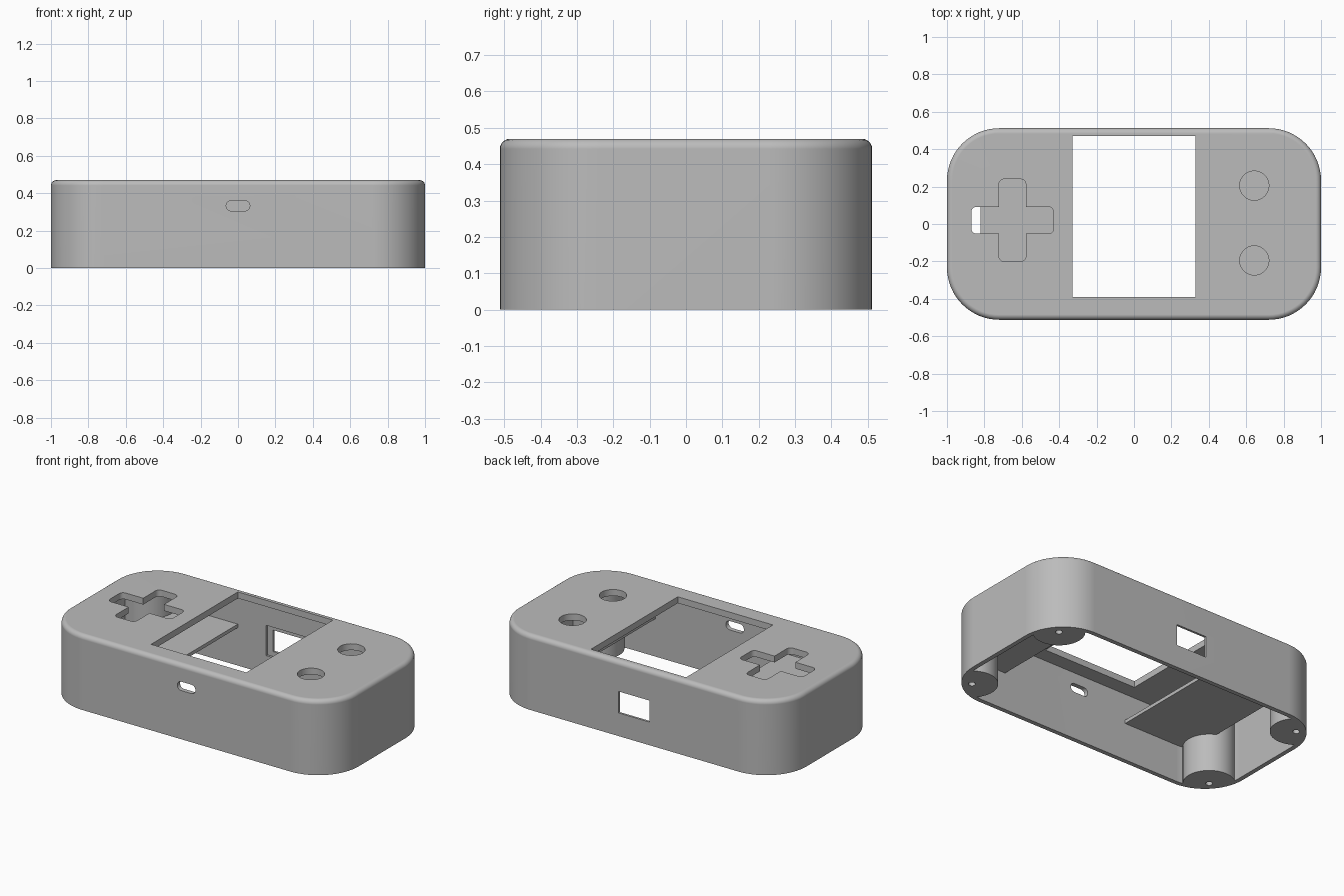
import bpy, bmesh, math
from mathutils import Vector

old = bpy.data.objects.get("Cube")
if old:
    bpy.data.objects.remove(old, do_unlink=True)

HX, HY, HEIGHT = 1.0, 0.512, 0.47     # half length, half depth, height
CORNER, FILLET = 0.28, 0.028          # plan corner radius, top edge radius
WALL, LID = 0.028, 0.04               # side wall and lid thickness

grey = bpy.data.materials.new("Plain grey plastic")
grey.use_nodes = True
GREY = (0.5, 0.5, 0.5, 1)
grey.diffuse_color = GREY
grey.node_tree.nodes["Principled BSDF"].inputs["Base Color"].default_value = GREY


def rounded(hx, hy, r, cx=0, cy=0, steps=16):
    """Outline of a rounded rectangle, counter-clockwise."""
    pts = []
    for k, (sx, sy) in enumerate([(1, 1), (-1, 1), (-1, -1), (1, -1)]):
        for i in range(steps + 1):
            a = math.pi / 2 * (k + i / steps)
            pts.append((cx + sx * (hx - r) + r * math.cos(a),
                        cy + sy * (hy - r) + r * math.sin(a)))
    return pts


def loft(name, layers):
    """Closed solid through a stack of (outline, z) layers."""
    bm = bmesh.new()
    rings = [[bm.verts.new((x, y, z)) for x, y in pts] for pts, z in layers]
    n = len(rings[0])
    for lo, hi in zip(rings, rings[1:]):
        for i in range(n):
            j = (i + 1) % n
            bm.faces.new((lo[i], lo[j], hi[j], hi[i]))
    bm.faces.new(rings[0][::-1])
    bm.faces.new(rings[-1])
    bmesh.ops.remove_doubles(bm, verts=bm.verts, dist=1e-5)
    bmesh.ops.recalc_face_normals(bm, faces=bm.faces)
    mesh = bpy.data.meshes.new(name)
    bm.to_mesh(mesh)
    bm.free()
    mesh.materials.append(grey)
    ob = bpy.data.objects.new(name, mesh)
    bpy.context.collection.objects.link(ob)
    return ob


def prism(name, pts, z0, z1):
    return loft(name, [(pts, z0), (pts, z1)])


def box(name, x0, x1, y0, y1, z0, z1):
    return prism(name, [(x0, y0), (x1, y0), (x1, y1), (x0, y1)], z0, z1)


def disc(x, y, r, n=40):
    return [(x + r * math.cos(math.tau * i / n), y + r * math.sin(math.tau * i / n))
            for i in range(n)]


def cut(target, tool):
    """Subtract the tool from the target and discard the tool."""
    mod = target.modifiers.new("cut", 'BOOLEAN')
    mod.operation, mod.solver, mod.object = 'DIFFERENCE', 'EXACT', tool
    bpy.context.view_layer.update()
    deps = bpy.context.evaluated_depsgraph_get()
    mesh = bpy.data.meshes.new_from_object(target.evaluated_get(deps))
    target.modifiers.clear()
    target.data = mesh
    bpy.data.objects.remove(tool, do_unlink=True)


# Outer case with a filleted top edge
layers = [(rounded(HX, HY, CORNER), 0)]
for i in range(7):
    a = math.pi / 2 * i / 6
    inset = FILLET * (1 - math.cos(a))
    layers.append((rounded(HX - inset, HY - inset, CORNER - inset),
                   HEIGHT - FILLET + FILLET * math.sin(a)))
case = loft("case_shell", layers)

# Hollow inside, leaving a screw post in each corner
corners = [(sx * 0.88, sy * 0.385) for sx in (-1, 1) for sy in (-1, 1)]
cavity = prism("cavity_cutter", rounded(HX - WALL, HY - WALL, CORNER - WALL),
               -0.1, HEIGHT - LID)
for x, y in corners:
    cut(cavity, prism("post_shape", disc(x, y, 0.15, 64), -0.2, 0.6))
cut(case, cavity)
for x, y in corners:
    cut(case, prism("screw_hole_cutter", disc(x, y, 0.02, 24), -0.1, 0.25))

# Screen window in the lid
cut(case, box("window_cutter", -0.33, 0.33, -0.39, 0.47, 0.4, 0.6))

# Cross shaped pad opening, as one outline with rounded arm ends
arm, half, r = 0.22, 0.072, 0.028
cross = []
for k in range(4):
    c, s = math.cos(k * math.pi / 2), math.sin(k * math.pi / 2)
    tip = [(half, -half)]
    for side in (-1, 1):
        for i in range(7):
            a = math.pi / 2 * (i / 6 + (side - 1) / 2)
            tip.append((arm - r + r * math.cos(a), side * (half - r) + r * math.sin(a)))
    cross += [(-0.65 + x * c - y * s, 0.02 + x * s + y * c) for x, y in tip]
cut(case, prism("pad_cutter", cross, 0.4, 0.6))

# Two round button openings
for y in (-0.195, 0.205):
    cut(case, prism("button_cutter", disc(0.643, y, 0.078, 48), 0.4, 0.6))

# Slot in the front wall
slot = prism("slot_cutter", rounded(0.063, 0.028, 0.0279), -0.06, 0.06)
for v in slot.data.vertices:
    x, y, z = v.co
    v.co = Vector((x, z - HY, y + 0.333))
slot.data.flip_normals()
bm = bmesh.new()
bm.from_mesh(slot.data)
bmesh.ops.recalc_face_normals(bm, faces=bm.faces)
bm.to_mesh(slot.data)
bm.free()
cut(case, slot)

# Port in the back wall with a wider pocket on the inside
cut(case, box("port_cutter", -0.105, 0.11, 0.45, 0.6, 0.145, 0.28))
cut(case, box("pocket_cutter", -0.143, 0.148, 0.45, HY - WALL / 2, 0.115, 0.305))

# Support shelves under the pad and the buttons
box("pad_shelf", -0.82, -0.34, -0.487, 0.487, 0.238, 0.26)
box("button_shelf", 0.55, 0.82, -0.487, 0.487, 0.238, 0.26)

# Smooth the rounded surfaces, keeping edges sharp and flats even
bpy.ops.object.select_all(action='DESELECT')
case.select_set(True)
bpy.context.view_layer.objects.active = case
bpy.ops.object.shade_smooth_by_angle(angle=math.radians(30))
weighted = case.modifiers.new("even_shading", 'WEIGHTED_NORMAL')
weighted.keep_sharp = True
